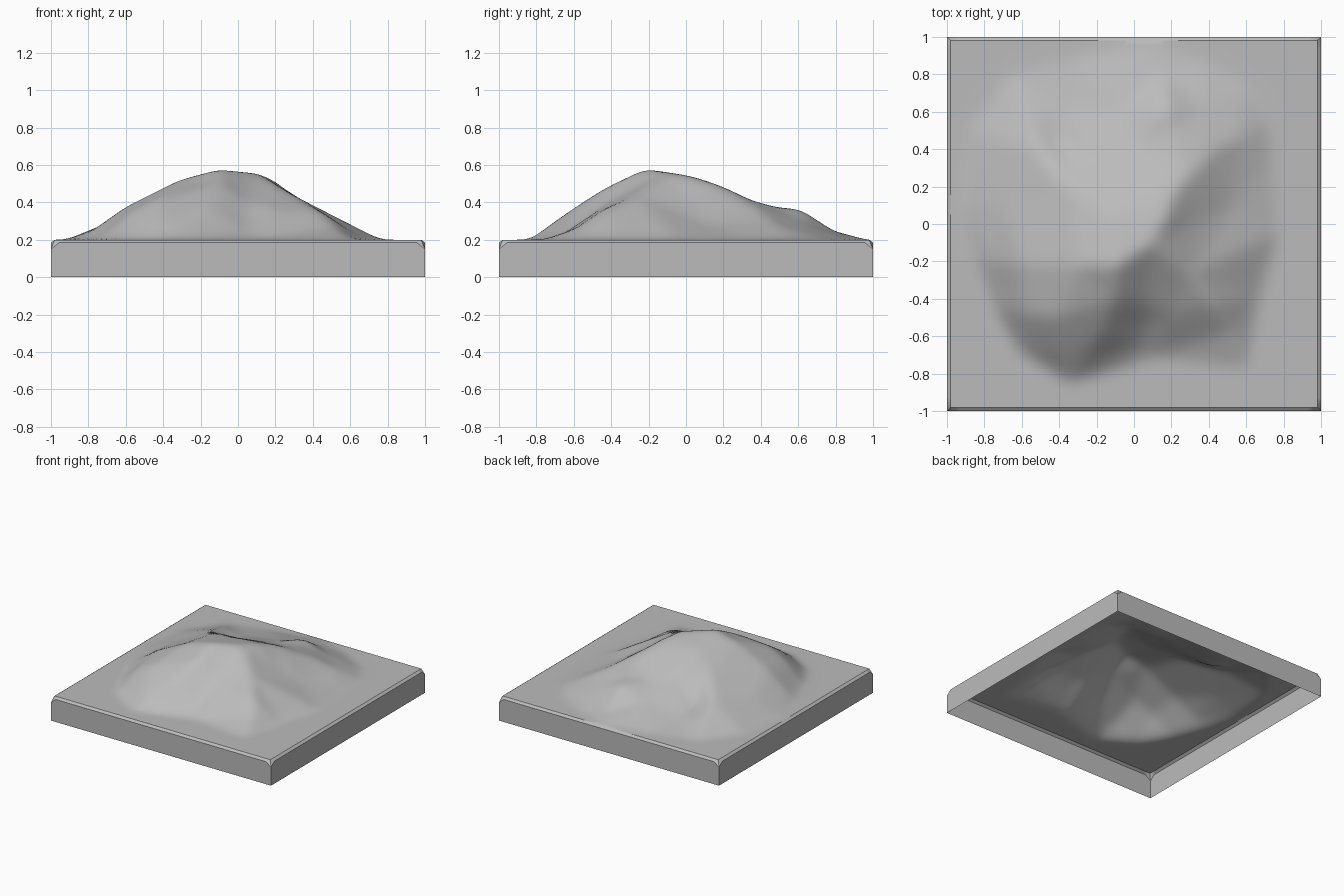
import bpy, bmesh, math
from mathutils import Vector
from mathutils.geometry import delaunay_2d_cdt
from mathutils.bvhtree import BVHTree

if "Cube" in bpy.data.objects:
    bpy.data.objects.remove(bpy.data.objects["Cube"])

BASE = 0.2      # level of the flat ground
EDGE = 0.98     # half width of the ground inside the chamfer
CELLS = 80

# Outline where the hill meets the flat ground
foot = [(-.92, .1), (-.85, -.2), (-.75, -.45), (-.62, -.67), (-.35, -.84),
        (.1, -.71), (.6, -.77), (.67, -.4), (.77, -.05), (.74, .35),
        (.72, .56), (.62, .72), (.38, .86), (.1, .97), (-.3, .9),
        (-.65, .8), (-.87, .5)]

# Ridge and valley lines (x, y, z)
main_ridge = [(-.1, -.23, .585), (.1, -.1, .565), (.16, .02, .545), (.22, .18, .495),
              (.25, .33, .42), (.2, .5, .375), (.17, .62, .37), (.15, .82, .235)]
east_spur = [(.25, .33, .42), (.4, .37, .375), (.55, .46, .29), (.68, .53, .22)]
west_ridge = [(-.1, -.23, .585), (-.3, -.22, .53), (-.6, -.22, .38), (-.78, -.2, .25)]
front_spur = [(-.1, -.23, .585), (-.1, -.4, .5), (-.17, -.58, .385), (-.3, -.77, .25)]
side_spur = [(.1, -.1, .565), (.3, -.27, .44), (.43, -.43, .365), (.52, -.57, .27)]
front_valley = [(.06, -.42, .4), (.07, -.54, .3), (.06, -.64, .24)]
east_valley = [(.34, .03, .4), (.52, .1, .29)]
back_rib = [(-.12, .05, .525), (-.34, .2, .445), (-.5, .38, .35), (-.56, .58, .28)]
back_valley = [(-.2, .35, .37), (-.38, .43, .285), (-.37, .6, .25)]
back_face = [(.02, .43, .365), (-.05, .62, .295)]
flanks = [(-.7, .1, .29), (-.58, -.48, .345), (-.42, -.5, .42), (-.4, -.68, .31),
          (.36, .62, .29), (.2, -.48, .35)]
lines = [main_ridge, east_spur, west_ridge, front_spur, side_spur, front_valley,
         east_valley, back_rib, back_valley, back_face]


def rough_surface():
    """Triangulate the feature lines into a coarse surface for sampling."""
    pts, edges = [], []

    def add(p):
        if p not in pts:
            pts.append(p)
        return pts.index(p)

    for line in lines:
        ids = [add(p) for p in line]
        edges.extend(zip(ids, ids[1:]))
    for p in flanks:
        add(p)
    ids = [add((x, y, BASE)) for x, y in foot]
    edges.extend(zip(ids, ids[1:] + ids[:1]))
    for x in (-1.1, 1.1):
        for y in (-1.1, 1.1):
            add((x, y, BASE))
    co, _, faces, origin, _, _ = delaunay_2d_cdt(
        [Vector(p[:2]) for p in pts], edges, [], 0, 1e-5)
    verts = [(c.x, c.y, pts[o[0]][2] if o else BASE) for c, o in zip(co, origin)]
    return BVHTree.FromPolygons(verts, faces)


# Hill surface: a grid draped over the coarse surface
tree = rough_surface()
bm = bmesh.new()
bmesh.ops.create_grid(bm, x_segments=CELLS, y_segments=CELLS, size=EDGE)
for v in bm.verts:
    hit = tree.ray_cast(Vector((v.co.x, v.co.y, 2)), Vector((0, 0, -1)))[0]
    v.co.z = hit.z if hit and not v.is_boundary else BASE

# Soften the creases
inner = [v for v in bm.verts if not v.is_boundary]
for _ in range(7):
    new = [sum(e.other_vert(v).co.z for e in v.link_edges) / 4 for v in inner]
    for v, z in zip(inner, new):
        v.co.z = v.co.z * 0.4 + z * 0.6


def extrude_rim(move):
    rim = [e for e in bm.edges if e.is_boundary]
    geom = bmesh.ops.extrude_edge_only(bm, edges=rim)["geom"]
    for v in geom:
        if isinstance(v, bmesh.types.BMVert):
            move(v)


# Chamfered rim with clipped corners, then open-bottomed side walls
def chamfer(v):
    on_x = abs(v.co.x) > EDGE - 1e-4
    on_y = abs(v.co.y) > EDGE - 1e-4
    if on_x:
        v.co.x = math.copysign(1, v.co.x)
    if on_y:
        v.co.y = math.copysign(1, v.co.y)
    v.co.z = 0.15 if on_x and on_y else 0.185


def drop(v):
    v.co.z = 0


extrude_rim(chamfer)
extrude_rim(drop)
bmesh.ops.recalc_face_normals(bm, faces=bm.faces)
if sum(f.normal.z for f in bm.faces) < 0:
    bmesh.ops.reverse_faces(bm, faces=bm.faces)

mesh = bpy.data.meshes.new("terrain_tile")
bm.to_mesh(mesh)
bm.free()
tile = bpy.data.objects.new("terrain_tile", mesh)
bpy.context.collection.objects.link(tile)

# Mid-grey stone colour
stone = bpy.data.materials.new("stone")
stone.diffuse_color = (0.5, 0.5, 0.5, 1)
stone.use_nodes = True
stone.node_tree.nodes["Principled BSDF"].inputs["Base Color"].default_value = stone.diffuse_color
mesh.materials.append(stone)

bpy.context.view_layer.objects.active = tile
tile.select_set(True)
bpy.ops.object.shade_smooth_by_angle(angle=math.radians(30))
